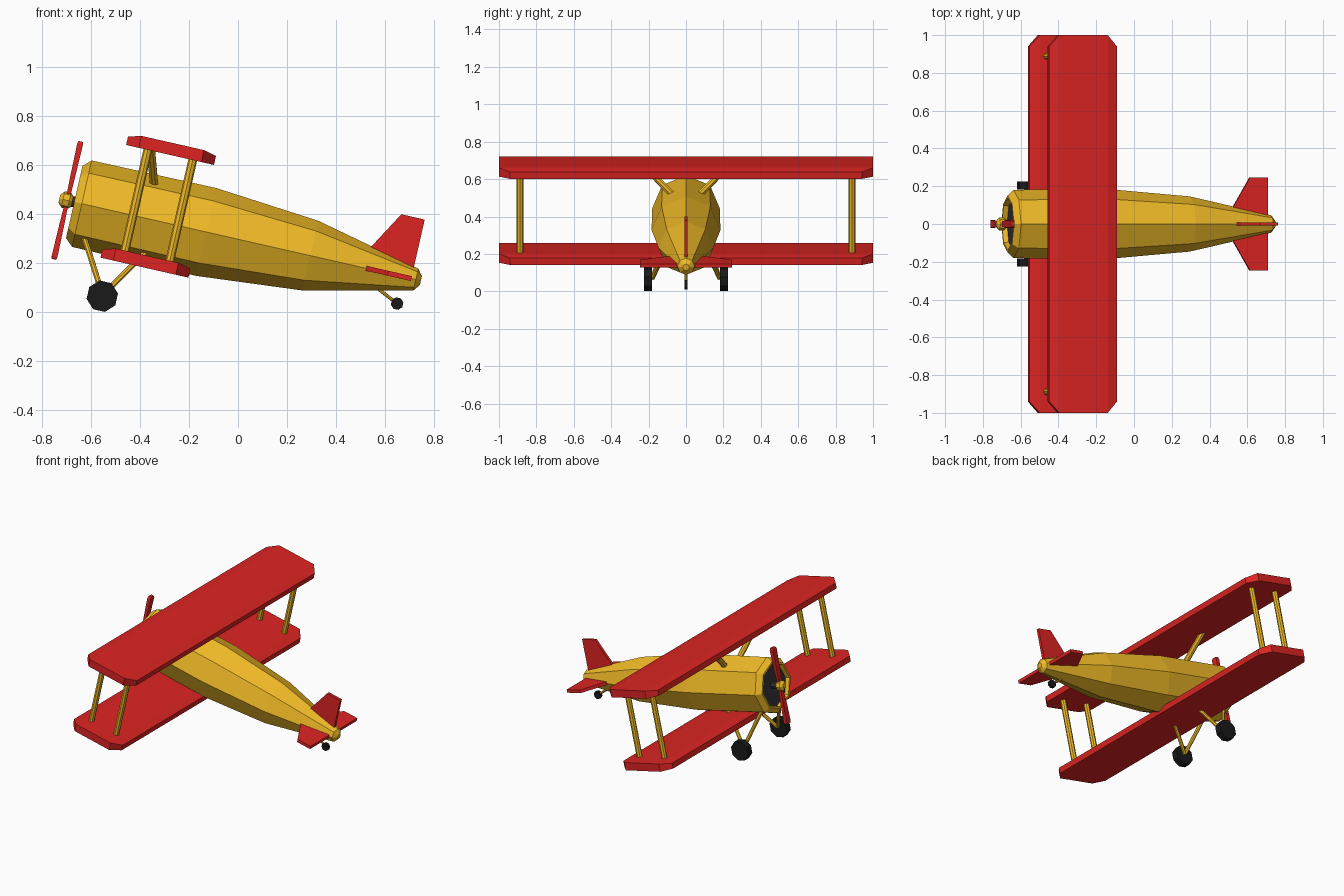
import bpy, bmesh, math
from mathutils import Matrix, Vector

if "Cube" in bpy.data.objects:
    bpy.data.objects.remove(bpy.data.objects["Cube"])

# The whole aircraft is built level (x = along fuselage) and pitched nose-up
POSE = Matrix.Translation((0, 0, 0.298)) @ Matrix.Rotation(math.radians(12.8), 4, 'Y')


def material(name, rgb):
    m = bpy.data.materials.new(name)
    m.diffuse_color = (*rgb, 1)
    m.use_nodes = True
    m.node_tree.nodes["Principled BSDF"].inputs["Base Color"].default_value = m.diffuse_color
    return m


YELLOW = material("yellow_paint", (0.87, 0.49, 0.02))
RED = material("red_paint", (0.72, 0.018, 0.016))
BLACK = material("rubber", (0.01, 0.01, 0.01))
DARK = material("engine_grey", (0.035, 0.035, 0.04))


def finish(name, bm, mat):
    bmesh.ops.recalc_face_normals(bm, faces=bm.faces)
    me = bpy.data.meshes.new(name)
    bm.to_mesh(me)
    bm.free()
    me.materials.append(mat)
    ob = bpy.data.objects.new(name, me)
    ob.matrix_world = POSE
    bpy.context.collection.objects.link(ob)
    return ob


def loft(name, rings, mat):
    """Skin a list of equal-length point rings and cap both ends."""
    bm = bmesh.new()
    vs = [[bm.verts.new(p) for p in r] for r in rings]
    n = len(rings[0])
    for a, b in zip(vs, vs[1:]):
        for i in range(n):
            j = (i + 1) % n
            bm.faces.new((a[i], a[j], b[j], b[i]))
    bm.faces.new(vs[0])
    bm.faces.new(vs[-1])
    return finish(name, bm, mat)


def ring_x(x, r, n=8):
    return [(x, r * math.sin(i * math.tau / n), r * math.cos(i * math.tau / n)) for i in range(n)]


def ring_y(cx, y, cz, r, n=8):
    angles = [(i + 0.5) * math.tau / n for i in range(n)]
    return [(cx + r * math.cos(a), y, cz + r * math.sin(a)) for a in angles]


def turned(name, profile, mat):
    return loft(name, [ring_x(x, r) for x, r in profile], mat)


def rod(name, p, q, r, mat=YELLOW, sides=8):
    p, q = Vector(p), Vector(q)
    d = q - p
    m = Matrix.Translation((p + q) / 2) @ d.to_track_quat('Z', 'Y').to_matrix().to_4x4()
    bm = bmesh.new()
    bmesh.ops.create_cone(bm, cap_ends=True, segments=sides, radius1=r, radius2=r,
                          depth=d.length, matrix=m)
    return finish(name, bm, mat)


# Fuselage: octagonal body with a recessed cowling at the nose
turned("fuselage", [(-0.650, 0.135), (-0.686, 0.138), (-0.686, 0.151), (-0.654, 0.181),
                    (-0.133, 0.184), (0.303, 0.146), (0.745, 0.046), (0.766, 0.018)], YELLOW)
turned("engine_face", [(-0.658, 0.136), (-0.651, 0.136)], DARK)

# Propeller
turned("propeller_shaft", [(-0.70, 0.022), (-0.655, 0.022)], DARK)
turned("propeller_hub", [(-0.748, 0.016), (-0.733, 0.034), (-0.707, 0.034), (-0.692, 0.020)], YELLOW)
for side, s in (("upper", 1), ("lower", -1)):
    sections = [(0.02, 0.008, 0.013), (0.10, 0.010, 0.018), (0.235, 0.012, 0.020), (0.247, 0.009, 0.014)]
    loft(side + "_propeller_blade",
         [[(-0.715 + a * t, b * w, s * z) for a, b in ((-1, -1), (1, -1), (1, 1), (-1, 1))]
          for z, t, w in sections], RED)


# Wings: slabs with clipped tips and slightly dropped front and rear edges
def wing(name, dz):
    rings = []
    for off, span, top in ((-0.184, 0.94, 0.309), (-0.131, 1, 0.324),
                           (0.131, 1, 0.324), (0.184, 0.94, 0.311)):
        x = -0.347 + off
        rings.append([(x, -span, 0.274 + dz), (x, span, 0.274 + dz),
                      (x, span, top + dz), (x, -span, top + dz)])
    loft(name, rings, RED)


wing("upper_wing", 0)
wing("lower_wing", -0.472)


# Tail surfaces share one outline: (x, reach from the fuselage axis)
OUTLINE = [(0.49, 0.0), (0.534, 0.085), (0.628, 0.247), (0.726, 0.247), (0.726, 0.0)]
loft("tail_fin", [[(x, y, h) for x, h in OUTLINE] for y in (-0.009, 0.009)], RED)

for side, s in (("left", 1), ("right", -1)):
    loft(side + "_tailplane", [[(x, s * h, z) for x, h in OUTLINE] for z in (-0.010, 0.010)], RED)
    # Wing struts
    for pos, x in (("front", -0.44), ("rear", -0.252)):
        rod(f"{side}_{pos}_wing_strut", (x, s * 0.888, -0.16), (x, s * 0.888, 0.285), 0.018)
    rod(side + "_centre_strut", (-0.43, s * 0.225, 0.285), (-0.38, s * 0.065, 0.13), 0.018)
    # Landing gear
    axle = (-0.489, s * 0.18, -0.345)
    rod(side + "_front_gear_leg", (-0.615, s * 0.095, -0.13), axle, 0.012)
    rod(side + "_rear_gear_leg", (-0.355, s * 0.095, -0.135), axle, 0.012)
    loft(side + "_wheel", [ring_y(-0.489, s * y, -0.350, 0.065) for y in (0.182, 0.225)], BLACK)

# Tail wheel
rod("tail_wheel_leg", (0.58, 0, -0.06), (0.692, 0, -0.1125), 0.007)
loft("tail_wheel", [ring_y(0.692, y, -0.1125, 0.026) for y in (-0.009, 0.009)], BLACK)
